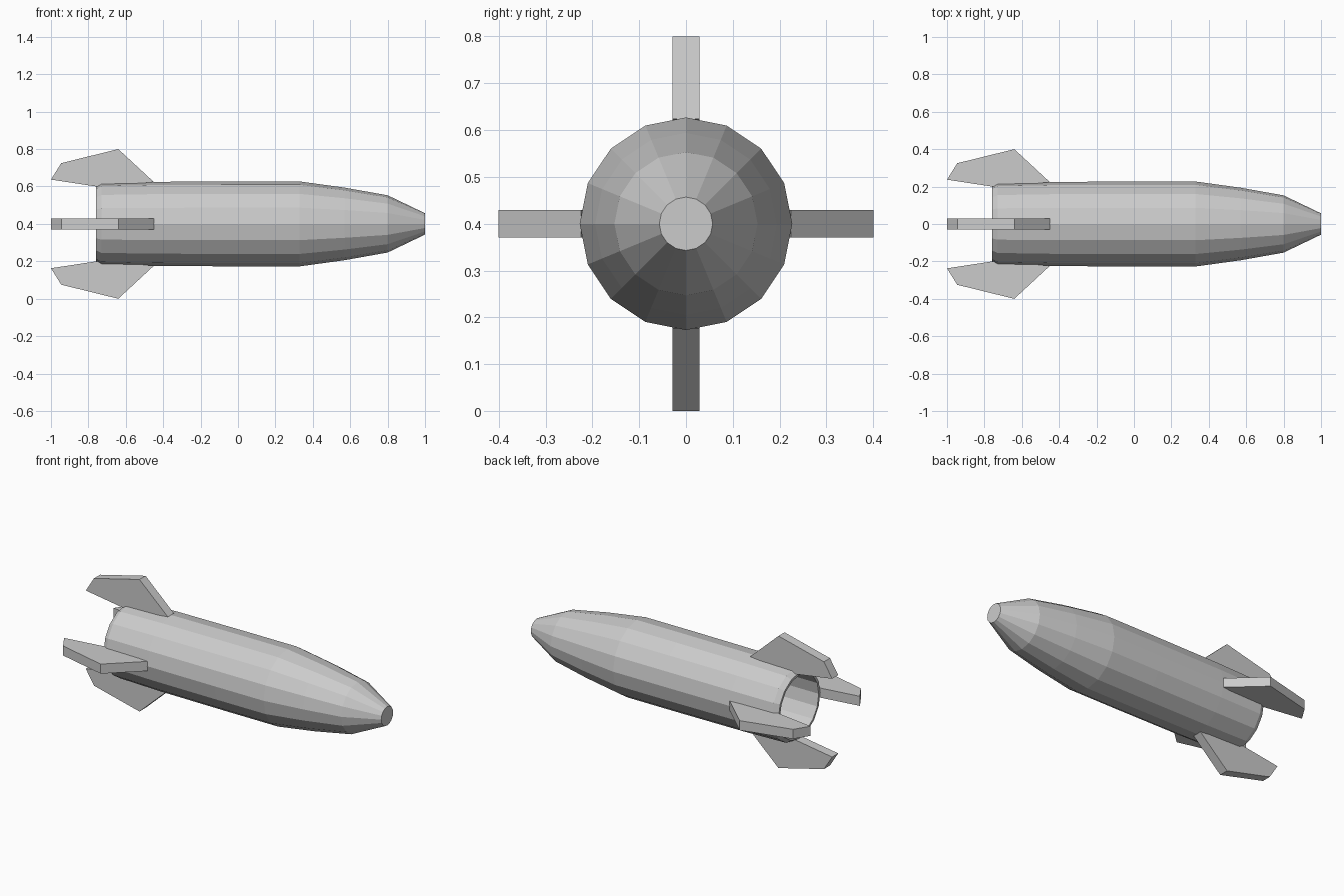
import bpy, bmesh
from math import sin, cos, pi
from mathutils import Matrix, Vector

if "Cube" in bpy.data.objects:
    bpy.data.objects.remove(bpy.data.objects["Cube"])

CENTRE = Vector((0, 0, 0.4))
SIDES = 16


def finish(name, bm):
    bmesh.ops.recalc_face_normals(bm, faces=bm.faces[:])
    mesh = bpy.data.meshes.new(name)
    bm.to_mesh(mesh)
    bm.free()
    obj = bpy.data.objects.new(name, mesh)
    bpy.context.collection.objects.link(obj)
    obj.location = CENTRE
    return obj


def lathe_x(name, profile):
    """Sweep (x, radius) points around the x axis and cap both ends."""
    bm = bmesh.new()
    rings = [[bm.verts.new((x, r * sin(2 * pi * i / SIDES), r * cos(2 * pi * i / SIDES)))
              for i in range(SIDES)] for x, r in profile]
    for a, b in zip(rings, rings[1:]):
        for i in range(SIDES):
            j = (i + 1) % SIDES
            bm.faces.new((a[i], a[j], b[j], b[i]))
    bm.faces.new(rings[0])
    bm.faces.new(rings[-1])
    return finish(name, bm)


# Hull: hollow tail, chamfered rim, straight body, tapering blunt nose
lathe_x("hull", [(-0.45, 0.185), (-0.76, 0.185), (-0.76, 0.20), (-0.73, 0.219),
                 (-0.45, 0.225), (0.0, 0.227), (0.33, 0.227), (0.57, 0.194),
                 (0.80, 0.153), (1.0, 0.057)])

# Four swept tail fins
FIN = [(-0.45, 0.224), (-0.64, 0.40), (-0.945, 0.325), (-1.0, 0.237),
       (-0.757, 0.20), (-0.70, 0.20)]
HALF = 0.029
for k, place in enumerate(("top", "right", "bottom", "left")):
    bm = bmesh.new()
    face = bm.faces.new([bm.verts.new((x, -HALF, z)) for x, z in FIN])
    ext = bmesh.ops.extrude_face_region(bm, geom=[face])
    moved = [v for v in ext["geom"] if isinstance(v, bmesh.types.BMVert)]
    bmesh.ops.translate(bm, verts=moved, vec=(0, 2 * HALF, 0))
    bm.transform(Matrix.Rotation(k * pi / 2, 4, 'X'))
    finish(place + "_fin", bm)
